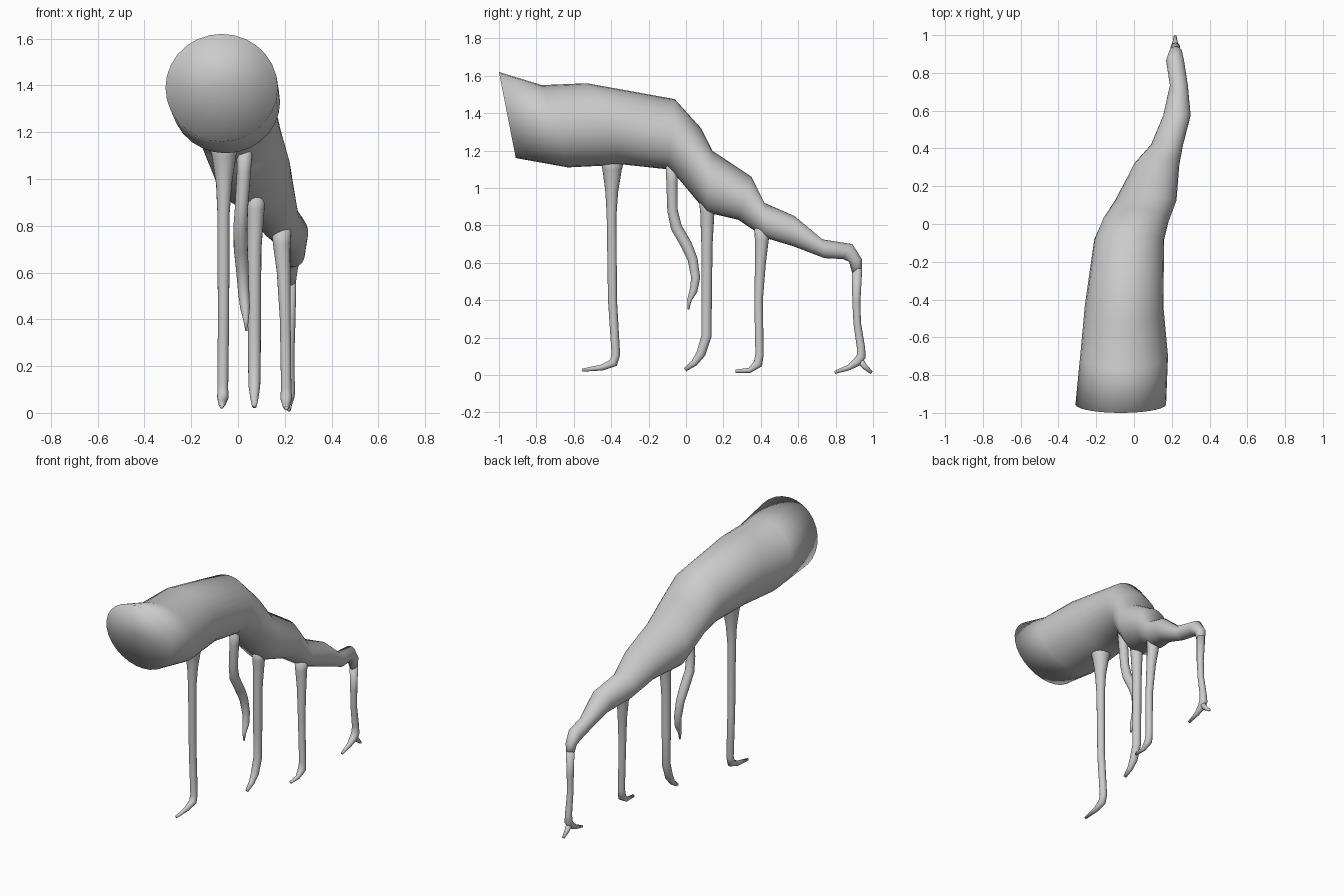
import bpy, bmesh, math
from mathutils import Vector

SIDES = 28


def skin(name, rings):
    """Join a list of rings of points into a closed smooth tube with fan caps."""
    bm = bmesh.new()
    vs = [[bm.verts.new(p) for p in r] for r in rings]
    n = len(rings[0])
    for a, b in zip(vs, vs[1:]):
        for i in range(n):
            j = (i + 1) % n
            bm.faces.new((a[i], a[j], b[j], b[i]))
    for r in (vs[0], vs[-1]):
        c = bm.verts.new(sum((v.co for v in r), Vector()) / n)
        for i in range(n):
            bm.faces.new((r[i], r[(i + 1) % n], c))
    bmesh.ops.recalc_face_normals(bm, faces=bm.faces)
    for f in bm.faces:
        f.smooth = True
    me = bpy.data.meshes.new(name)
    bm.to_mesh(me)
    bm.free()
    ob = bpy.data.objects.new(name, me)
    bpy.context.collection.objects.link(ob)
    return ob


def tube(name, path):
    """Round tube through (x, y, z, radius) points lying mostly in a yz plane."""
    pts = [Vector(p[:3]) for p in path]
    rings = []
    for k, p in enumerate(pts):
        d0 = (p - pts[max(k - 1, 0)]).normalized()
        d1 = (pts[min(k + 1, len(pts) - 1)] - p).normalized()
        t = (d0 + d1).normalized()
        v = t.cross(Vector((1, 0, 0))).normalized()
        u = v.cross(t)
        r = path[k][3]
        rings.append([p + r * (u * math.cos(a) + v * math.sin(a))
                      for a in (2 * math.pi * i / 16 for i in range(16))])
    return skin(name, rings)


# Body: each section is top (y, z), bottom (y, z), left x, right x
sections = [
    (-1.00, 1.62, -0.91, 1.16, -0.31, 0.17),
    (-0.77, 1.55, -0.63, 1.11, -0.285, 0.18),
    (-0.53, 1.56, -0.33, 1.125, -0.26, 0.155),
    (-0.06, 1.475, -0.10, 1.10, -0.21, 0.16),
    (0.08, 1.32, -0.04, 1.05, -0.165, 0.185),
    (0.14, 1.20, 0.11, 0.87, -0.10, 0.225),
    (0.35, 1.06, 0.28, 0.83, 0.0, 0.24),
    (0.42, 0.92, 0.42, 0.735, 0.09, 0.26),
    (0.58, 0.85, 0.57, 0.69, 0.155, 0.30),
    (0.73, 0.725, 0.74, 0.625, 0.19, 0.285),
    (0.89, 0.70, 0.84, 0.62, 0.17, 0.265),
    (0.94, 0.62, 0.872, 0.605, 0.185, 0.255),
    (0.94, 0.54, 0.89, 0.54, 0.20, 0.245),
]
rings = []
for ty, tz, by, bz, xl, xr in sections:
    cx, cy, cz = (xl + xr) / 2, (ty + by) / 2, (tz + bz) / 2
    ring = []
    for i in range(SIDES):
        a = 2 * math.pi * i / SIDES
        c, s = math.cos(a), math.sin(a)
        ring.append((cx + c * (xr - xl) / 2, cy + s * (ty - by) / 2,
                     cz + s * (tz - bz) / 2))
    rings.append(ring)
skin("body", rings)

# Front leg with flared top and bent foot
tube("front_leg", [
    (-0.06, -0.395, 1.17, 0.07), (-0.06, -0.395, 1.10, 0.052),
    (-0.06, -0.397, 0.98, 0.034), (-0.062, -0.398, 0.85, 0.026),
    (-0.062, -0.393, 0.40, 0.024), (-0.065, -0.375, 0.11, 0.023),
    (-0.065, -0.388, 0.065, 0.024), (-0.068, -0.45, 0.04, 0.016),
    (-0.07, -0.555, 0.026, 0.008)])

# Short curling limb that hangs free
tube("hanging_limb", [
    (0.03, -0.075, 1.16, 0.035), (0.025, -0.075, 1.03, 0.03),
    (0.015, -0.072, 0.88, 0.028), (0.01, -0.052, 0.79, 0.03),
    (0.012, 0.0, 0.70, 0.03), (0.018, 0.035, 0.62, 0.027),
    (0.024, 0.052, 0.52, 0.024), (0.03, 0.04, 0.45, 0.021),
    (0.034, 0.018, 0.40, 0.012), (0.036, 0.013, 0.35, 0.004)])

# Middle leg
tube("middle_leg", [
    (0.075, 0.115, 0.95, 0.048), (0.075, 0.114, 0.87, 0.038),
    (0.07, 0.112, 0.70, 0.03), (0.07, 0.11, 0.40, 0.028),
    (0.07, 0.11, 0.21, 0.027), (0.07, 0.08, 0.115, 0.025),
    (0.07, 0.045, 0.065, 0.018), (0.07, -0.005, 0.028, 0.01)])

# Rear leg
tube("rear_leg", [
    (0.185, 0.41, 0.80, 0.045), (0.187, 0.405, 0.72, 0.037),
    (0.195, 0.398, 0.60, 0.029), (0.202, 0.388, 0.40, 0.023),
    (0.206, 0.393, 0.11, 0.022), (0.206, 0.385, 0.06, 0.025),
    (0.207, 0.34, 0.025, 0.014), (0.207, 0.265, 0.02, 0.009)])

# Tail leg continuing from the body, with two toes
tube("tail_leg", [
    (0.222, 0.915, 0.57, 0.027), (0.224, 0.911, 0.40, 0.022),
    (0.222, 0.915, 0.28, 0.02), (0.22, 0.935, 0.15, 0.022),
    (0.219, 0.937, 0.10, 0.025), (0.218, 0.915, 0.07, 0.024),
    (0.217, 0.87, 0.04, 0.015), (0.217, 0.795, 0.014, 0.008)])
tube("tail_toe", [
    (0.218, 0.925, 0.085, 0.02), (0.218, 0.955, 0.045, 0.015),
    (0.218, 0.993, 0.012, 0.008)])
